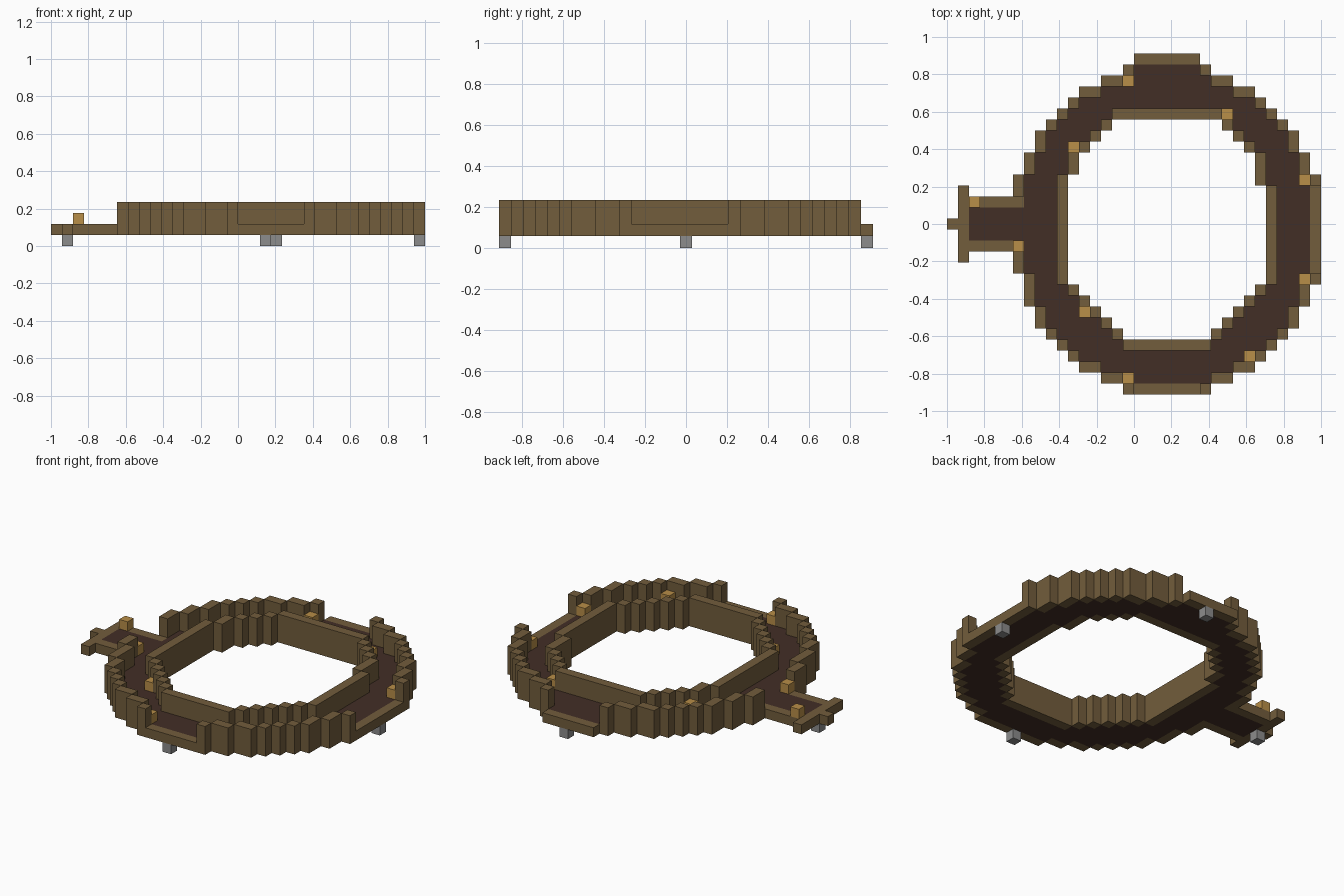
import bpy
import bmesh

cube = bpy.data.objects.get("Cube")
if cube:
    bpy.data.objects.remove(cube, do_unlink=True)

UNIT = 2 / 34  # edge of one building block


def make_material(name, rgb):
    linear = [((v / 255 + 0.055) / 1.055) ** 2.4 for v in rgb] + [1]
    mat = bpy.data.materials.new(name)
    mat.use_nodes = True
    mat.diffuse_color = linear
    bsdf = next(n for n in mat.node_tree.nodes if n.type == "BSDF_PRINCIPLED")
    bsdf.inputs["Base Color"].default_value = linear
    return mat


wood = make_material("oak brown", (114, 93, 60))
dark = make_material("dark floor brown", (66, 46, 38))
gold = make_material("lantern gold", (184, 142, 72))
grey = make_material("stone grey", (140, 140, 140))


def block(columns, rows):
    """Rectangle of cells, both ends included."""
    return {(c, r) for c in range(columns[0], columns[1] + 1)
            for r in range(rows[0], rows[1] + 1)}


def stepped_disc(starts, first_row):
    """Cells of a stepped round shape, symmetric across its middle column."""
    cells = set()
    for i, start in enumerate(starts):
        row = first_row + i
        cells |= block((start, 39 - start), (row, row))
    return cells


def neighbours(cell):
    c, r = cell
    return [(c, r + 1), (c + 1, r), (c, r - 1), (c - 1, r)]


def rim(cells):
    return {p for p in cells if any(n not in cells for n in neighbours(p))}


def build(name, cells, bottom, top, mat):
    """Raise a set of cells into one closed solid between two block levels."""
    bm = bmesh.new()
    verts = {}

    def vert(c, r, level):
        key = (c, r, level)
        if key not in verts:
            verts[key] = bm.verts.new(
                ((c - 17) * UNIT, (15.5 - r) * UNIT, level * UNIT))
        return verts[key]

    for c, r in sorted(cells):
        corners = [(c, r + 1), (c + 1, r + 1), (c + 1, r), (c, r)]
        bm.faces.new([vert(*p, top) for p in corners])
        bm.faces.new([vert(*p, bottom) for p in reversed(corners)])
        for i, side in enumerate(neighbours((c, r))):
            if side not in cells:
                a, b = corners[i], corners[(i + 1) % 4]
                bm.faces.new([vert(*a, bottom), vert(*b, bottom),
                              vert(*b, top), vert(*a, top)])
    mesh = bpy.data.meshes.new(name)
    bm.to_mesh(mesh)
    bm.free()
    mesh.materials.append(mat)
    obj = bpy.data.objects.new(name, mesh)
    bpy.context.collection.objects.link(obj)


# Outer and inner outlines of the ring
half = [16, 14, 12, 11, 10, 9, 8, 8, 7, 7, 6, 6, 6, 6, 6]
disc = stepped_disc(half + half[::-1], 1) - {(6, 20)}
inner_starts = [15, 14, 13, 12, 11, 11] + [10] * 10 + [11, 12, 13, 14, 15, 16]
inner = stepped_disc(inner_starts, 5) - {(29, 11)}
inner_wall = rim(inner)

# Openings in the outer wall: front, side, back and the pier entrance
front_rail = block((17, 22), (30, 30))
side_rail = block((33, 33), (12, 19))
back_opening = block((17, 22), (1, 1))
entrance = block((6, 6), (13, 17))
outer_wall = rim(disc) - front_rail - side_rail - back_opening - entrance

# Low rails
back_rail = block((17, 22), (0, 0))
pier_rails = block((2, 6), (13, 13)) | block((2, 6), (17, 17))
pier_end = block((1, 1), (12, 18)) | {(0, 15)}

# Walkway floor
floor = (disc - inner - outer_wall - front_rail - side_rail - entrance)
floor |= block((2, 6), (14, 16))

build("outer_wall", outer_wall, 1, 4, wood)
build("inner_wall", inner_wall, 1, 4, wood)
build("front_rail", front_rail, 1, 2, wood)
build("side_rail", side_rail, 1, 2, wood)
build("back_rail", back_rail, 1, 2, wood)
build("pier_rails", pier_rails | pier_end, 1, 2, wood)
build("walkway_floor", floor, 1, 2, dark)

# Lanterns on the walkway and pier
lanterns = [(16, 2), (25, 5), (11, 8), (32, 11), (2, 13),
            (6, 17), (32, 20), (12, 23), (27, 27), (16, 29)]
for i, cell in enumerate(lanterns):
    build(f"lantern_{i + 1}", {cell}, 2, 3, gold)

# Support feet
feet = {"pier": (1, 15), "side": (33, 15), "back": (20, 0), "front": (19, 30)}
for place, cell in feet.items():
    build(f"{place}_foot", {cell}, 0, 1, grey)
